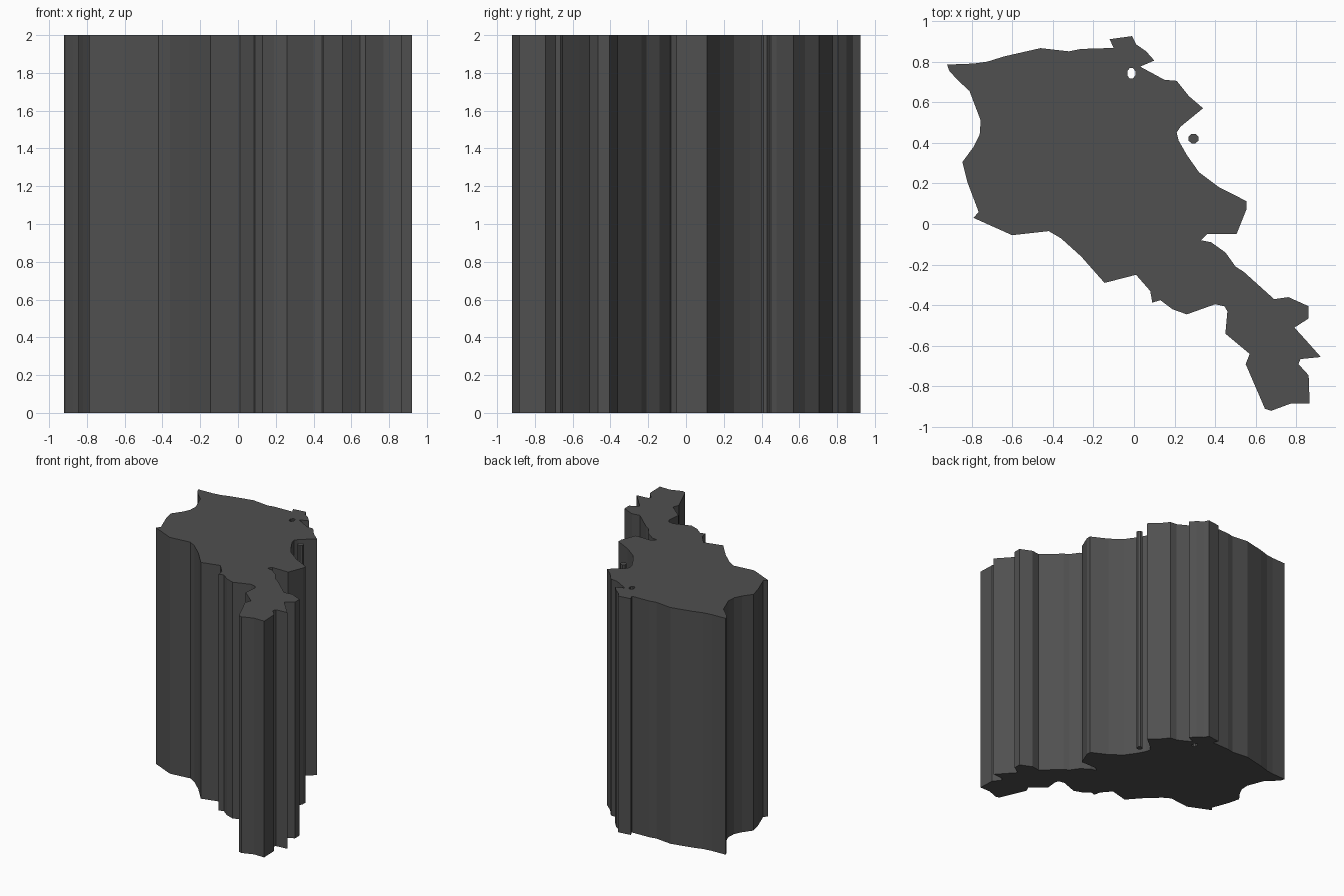
import bpy, bmesh, math

if "Cube" in bpy.data.objects:
    bpy.data.objects.remove(bpy.data.objects["Cube"])

HEIGHT = 2.0

# Outline of the map-shaped plate, clockwise from the north-west corner
OUTLINE = [
    (-.92, .785), (-.79, .79), (-.72, .80), (-.64, .825), (-.46, .866), (-.32, .85),
    (-.26, .862), (-.10, .867), (-.12, .91), (-.01, .925), (.01, .885), (.06, .85),
    (.10, .805), (.03, .775), (.15, .71), (.21, .705), (.27, .63), (.34, .57),
    (.23, .48), (.21, .45), (.22, .41), (.26, .34), (.32, .255), (.42, .18),
    (.555, .112), (.555, .075), (.505, -.05), (.36, -.05), (.33, -.08), (.38, -.09),
    (.45, -.14), (.50, -.21), (.54, -.235), (.69, -.37), (.76, -.36), (.86, -.405),
    (.86, -.465), (.79, -.51), (.84, -.565), (.92, -.655), (.82, -.665), (.81, -.69),
    (.86, -.745), (.865, -.885), (.77, -.885), (.675, -.92), (.645, -.91), (.55, -.69),
    (.57, -.64), (.45, -.54), (.46, -.43), (.445, -.405), (.40, -.395), (.26, -.445),
    (.19, -.42), (.13, -.375), (.09, -.387), (.08, -.33), (.01, -.25), (-.145, -.29),
    (-.26, -.16), (-.36, -.07), (-.42, -.035), (-.60, -.055), (-.79, .03), (-.765, .06),
    (-.82, .205), (-.845, .305), (-.79, .38), (-.76, .44), (-.755, .51), (-.81, .655),
    (-.87, .71), (-.91, .755)]


def ellipse(cx, cy, rx, ry, n=8):
    return [(cx + rx * math.cos(math.tau * (i + .5) / n),
             cy + ry * math.sin(math.tau * (i + .5) / n)) for i in range(n)]


def prism(name, loops, mat):
    """Fill closed loops (inner ones become holes) and extrude upward."""
    bm = bmesh.new()
    for loop in loops:
        vs = [bm.verts.new((x, y, 0)) for x, y in loop]
        for i, v in enumerate(vs):
            bm.edges.new((vs[i - 1], v))
    bmesh.ops.triangle_fill(bm, edges=bm.edges[:], use_beauty=True)
    ext = bmesh.ops.extrude_face_region(bm, geom=bm.faces[:], use_keep_orig=True)
    top = [g for g in ext["geom"] if isinstance(g, bmesh.types.BMVert)]
    bmesh.ops.translate(bm, verts=top, vec=(0, 0, HEIGHT))
    bmesh.ops.recalc_face_normals(bm, faces=bm.faces[:])
    mesh = bpy.data.meshes.new(name)
    bm.to_mesh(mesh)
    bm.free()
    mesh.materials.append(mat)
    obj = bpy.data.objects.new(name, mesh)
    bpy.context.collection.objects.link(obj)
    return obj


dark = bpy.data.materials.new("dark_grey")
dark.diffuse_color = (.08, .08, .08, 1)
dark.use_nodes = True
dark.node_tree.nodes["Principled BSDF"].inputs["Base Color"].default_value = dark.diffuse_color

# Main land block with its small through-hole, and the detached islet column
prism("land_block", [OUTLINE, ellipse(-.013, .742, .021, .028)], dark)
prism("islet_column", [ellipse(.293, .42, .026, .025)], dark)
